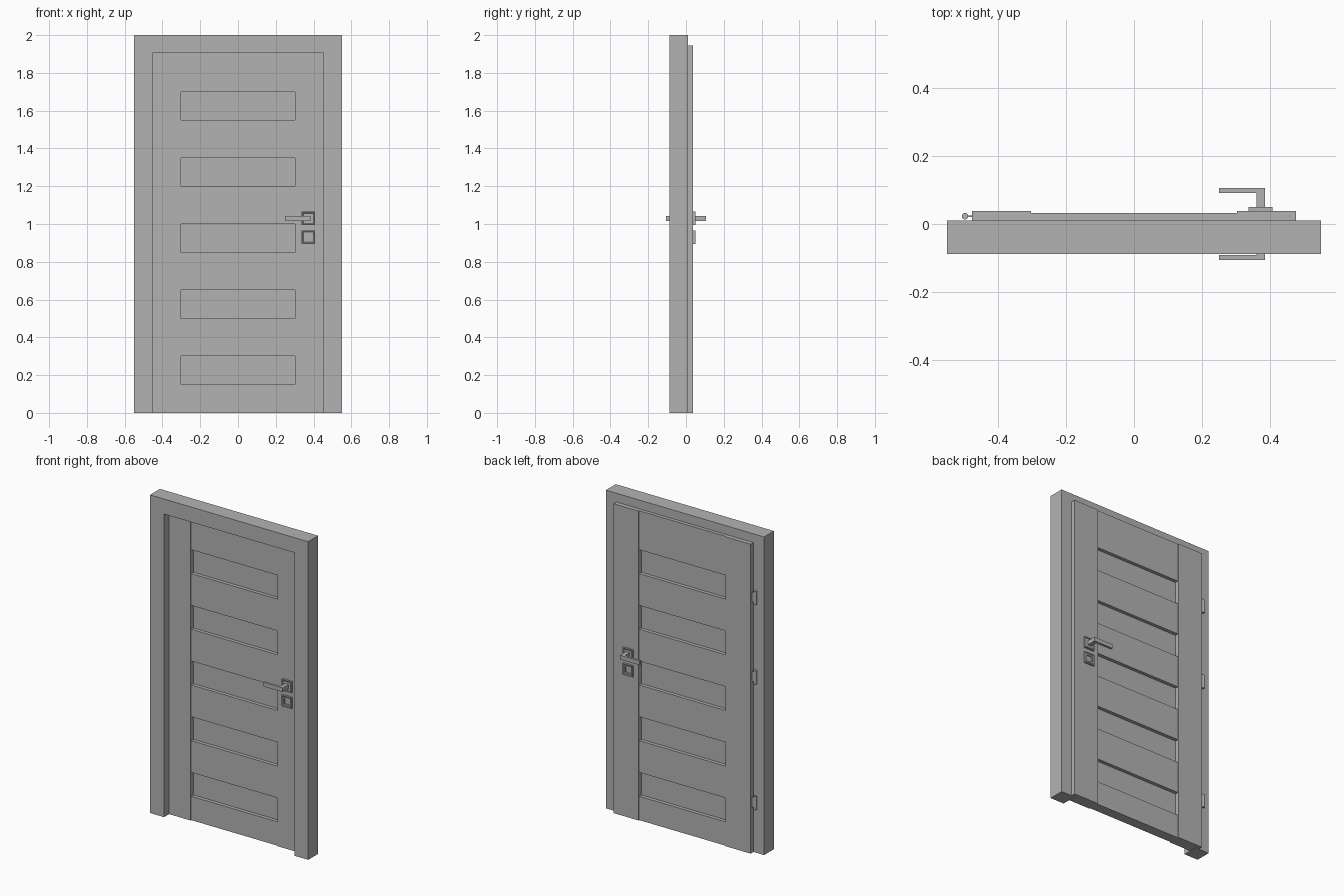
import bpy, bmesh

if "Cube" in bpy.data.objects:
    bpy.data.objects.remove(bpy.data.objects["Cube"])

def material(name, v):
    m = bpy.data.materials.new(name)
    m.diffuse_color = (v, v, v, 1)
    m.use_nodes = True
    m.node_tree.nodes["Principled BSDF"].inputs["Base Color"].default_value = m.diffuse_color
    return m

GREY = material("plain grey", 0.45)

def finish(bm, name):
    bmesh.ops.recalc_face_normals(bm, faces=bm.faces)
    me = bpy.data.meshes.new(name)
    bm.to_mesh(me)
    bm.free()
    me.materials.append(GREY)
    ob = bpy.data.objects.new(name, me)
    bpy.context.collection.objects.link(ob)
    return ob

def prism(name, pts, axis, lo, hi):
    """Extrude a closed profile along y (pts are x,z) or z (pts are x,y)."""
    bm = bmesh.new()
    vs = [bm.verts.new((a, lo, b) if axis == 'y' else (a, b, lo)) for a, b in pts]
    f = bm.faces.new(vs)
    r = bmesh.ops.extrude_face_region(bm, geom=[f])
    for v in r['geom']:
        if isinstance(v, bmesh.types.BMVert):
            if axis == 'y':
                v.co.y = hi
            else:
                v.co.z = hi
    return finish(bm, name)

def box(name, x0, x1, y0, y1, z0, z1):
    return prism(name, [(x0, y0), (x1, y0), (x1, y1), (x0, y1)], 'z', z0, z1)

# Door frame: one upside-down U
X, T = 0.453, 1.905
prism("door_frame", [(-0.55, 0), (-0.55, 2), (0.55, 2), (0.55, 0),
                     (X, 0), (X, T), (-X, T), (-X, 0)], 'y', -0.088, 0.01)

# Stiles: body inside the opening plus a lip overlapping the frame at the back
for s, side in ((-1, "left"), (1, "right")):
    a, b = sorted((s * 0.303, s * 0.452))
    box(side + "_stile", a, b, -0.038, 0.0105, 0, 1.904)
    a, b = sorted((s * 0.303, s * 0.476))
    box(side + "_stile_lip", a, b, 0.0105, 0.038, 0, 1.945)

# Rails between the recessed panels
edges = [0, 0.15, 0.30, 0.50, 0.65, 0.85, 1.0, 1.2, 1.35, 1.55, 1.70, 1.904]
for i in range(0, 12, 2):
    box("rail_%d" % (i // 2 + 1), -0.303, 0.303, -0.032, 0.032, edges[i], edges[i + 1])
box("top_rail_lip", -0.303, 0.303, 0.0105, 0.032, 1.904, 1.945)

# Recessed panels
for i in range(1, 11, 2):
    box("panel_%d" % (i // 2 + 1), -0.303, 0.303, -0.01, 0.01, edges[i], edges[i + 1])

def rosette(name, s, z, keyhole):
    """Square plate with a stepped rim, optionally with a key slot."""
    bm = bmesh.new()
    bmesh.ops.create_cube(bm, size=1)
    for v in bm.verts:
        v.co = (0.372 + v.co.x * 0.07, s * (0.044 + v.co.y * 0.012), z + v.co.z * 0.07)
    f = max(bm.faces, key=lambda f: s * f.calc_center_median().y)
    bm.normal_update()
    bmesh.ops.recalc_face_normals(bm, faces=bm.faces)
    bmesh.ops.inset_region(bm, faces=[f], thickness=0.006, depth=0)
    bmesh.ops.inset_region(bm, faces=[f], thickness=0.006, depth=-0.003)
    if keyhole:
        bmesh.ops.inset_region(bm, faces=[f], thickness=0.012, depth=0)
        bmesh.ops.inset_region(bm, faces=[f], thickness=0.001, depth=-0.006)
    finish(bm, name)

# Handles, rosettes and key plates on both sides
for s, side in ((-1, "front"), (1, "back")):
    rosette(side + "_handle_rosette", s, 1.03, False)
    rosette(side + "_key_plate", s, 0.93, True)
    lever = [(0.385, 0.038), (0.385, 0.106), (0.25, 0.106), (0.25, 0.091),
             (0.36, 0.091), (0.36, 0.038)]
    prism(side + "_lever", [(x, s * y) for x, y in lever], 'z', 1.017, 1.043)

# Hinges: knuckle and leaf
for i, z in enumerate((0.32, 1.11, 1.61)):
    bm = bmesh.new()
    bmesh.ops.create_cone(bm, cap_ends=True, segments=16, radius1=0.0095,
                          radius2=0.0095, depth=0.085)
    bmesh.ops.translate(bm, vec=(-0.497, 0.023, z), verts=bm.verts)
    ob = finish(bm, "hinge_knuckle_%d" % (i + 1))
    bpy.context.view_layer.objects.active = ob
    ob.select_set(True)
    bpy.ops.object.shade_smooth_by_angle()
    ob.select_set(False)
    box("hinge_leaf_%d" % (i + 1), -0.493, -0.475, 0.021, 0.025, z - 0.03, z + 0.03)
